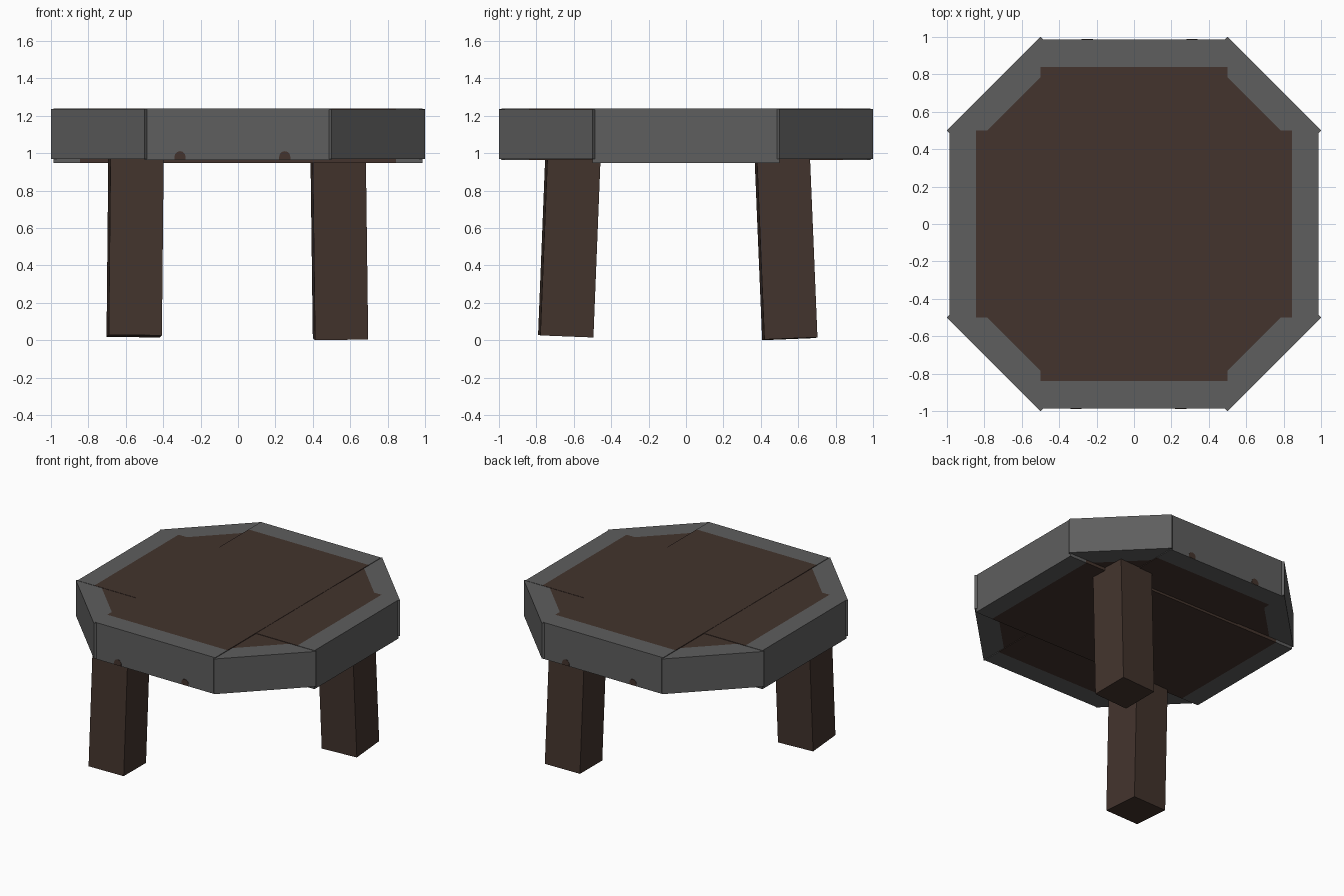
import bpy, bmesh, math
from mathutils import Matrix, Vector

cube = bpy.data.objects.get("Cube")
if cube:
    bpy.data.objects.remove(cube, do_unlink=True)


def material(name, color):
    mat = bpy.data.materials.new(name)
    mat.use_nodes = True
    mat.diffuse_color = color
    bsdf = next(n for n in mat.node_tree.nodes if n.type == 'BSDF_PRINCIPLED')
    bsdf.inputs["Base Color"].default_value = color
    return mat


brown = material("dark_wood", (0.056, 0.034, 0.026, 1))
grey = material("grey_rim", (0.112, 0.112, 0.112, 1))


def finish(name, bm, mats):
    mesh = bpy.data.meshes.new(name)
    bmesh.ops.recalc_face_normals(bm, faces=bm.faces)
    bm.to_mesh(mesh)
    bm.free()
    for m in mats:
        mesh.materials.append(m)
    obj = bpy.data.objects.new(name, mesh)
    bpy.context.collection.objects.link(obj)
    return obj


def slab(name, half_len, half_wid, z0, z1, angle, wood_half):
    """Beam along local x: wooden middle, grey ends."""
    bm = bmesh.new()
    bmesh.ops.create_cube(bm, size=2)
    bmesh.ops.scale(bm, vec=(half_len, half_wid, (z1 - z0) / 2), verts=bm.verts)
    bmesh.ops.translate(bm, vec=(0, 0, (z0 + z1) / 2), verts=bm.verts)
    for x in (-wood_half, wood_half):
        bmesh.ops.bisect_plane(bm, geom=bm.verts[:] + bm.edges[:] + bm.faces[:],
                               plane_co=(x, 0, 0), plane_no=(1, 0, 0))
    for f in bm.faces:
        f.material_index = int(abs(f.calc_center_median().x) > wood_half)
    bm.transform(Matrix.Rotation(math.radians(angle), 4, 'Z'))
    return finish(name, bm, [brown, grey])


# Tabletop: four crossed slabs forming an octagon
diag = math.sqrt(2)
slab("top_slab_front_back", 0.987, 0.5, 0.965, 1.24, 90, 0.84)
slab("top_slab_side_to_side", 0.987, 0.5, 0.947, 1.238, 0, 0.845)
slab("top_slab_diagonal_a", 0.75 * diag, 0.25 * diag, 0.97, 1.236, 45, 1.285 / diag)
slab("top_slab_diagonal_b", 0.75 * diag, 0.25 * diag, 0.97, 1.235, -45, 1.285 / diag)


# Legs: two slightly splayed square posts on opposite corners
def leg(name, foot, head, width):
    foot, head = Vector(foot), Vector(head)
    axis = head - foot
    bm = bmesh.new()
    bmesh.ops.create_cube(bm, size=1)
    bmesh.ops.scale(bm, vec=(width, width, axis.length), verts=bm.verts)
    tilt = Vector((0, 0, 1)).rotation_difference(axis).to_matrix().to_4x4()
    bm.transform(Matrix.Translation((foot + head) / 2) @ tilt
                 @ Matrix.Rotation(math.radians(2.5), 4, 'Z'))
    return finish(name, bm, [brown])


leg("front_leg", (-0.555, -0.643, 0.022), (-0.545, -0.603, 1.02), 0.284)
leg("back_leg", (0.548, 0.555, 0.008), (0.535, 0.513, 1.02), 0.284)


# Small arched wood knots on the front and back rims
def knot(name, x, side):
    r, base, straight = 0.03, 0.966, 0.015
    bm = bmesh.new()
    pts = [(-r, base), (r, base)]
    for i in range(7):
        a = math.pi * i / 6
        pts.append((r * math.cos(a), base + straight + r * math.sin(a)))
    face = bm.faces.new([bm.verts.new((px, -0.989, pz)) for px, pz in pts])
    ext = bmesh.ops.extrude_face_region(bm, geom=[face])
    bmesh.ops.translate(bm, vec=(0, 0.004, 0),
                        verts=[v for v in ext["geom"] if isinstance(v, bmesh.types.BMVert)])
    bmesh.ops.translate(bm, vec=(x, 0, 0), verts=bm.verts)
    if side == "back":
        bm.transform(Matrix.Rotation(math.pi, 4, 'Z'))
    return finish(name, bm, [brown])


for side in ("front", "back"):
    for i, x in enumerate((-0.31, 0.25)):
        knot(f"{side}_knot_{i + 1}", x, side)
